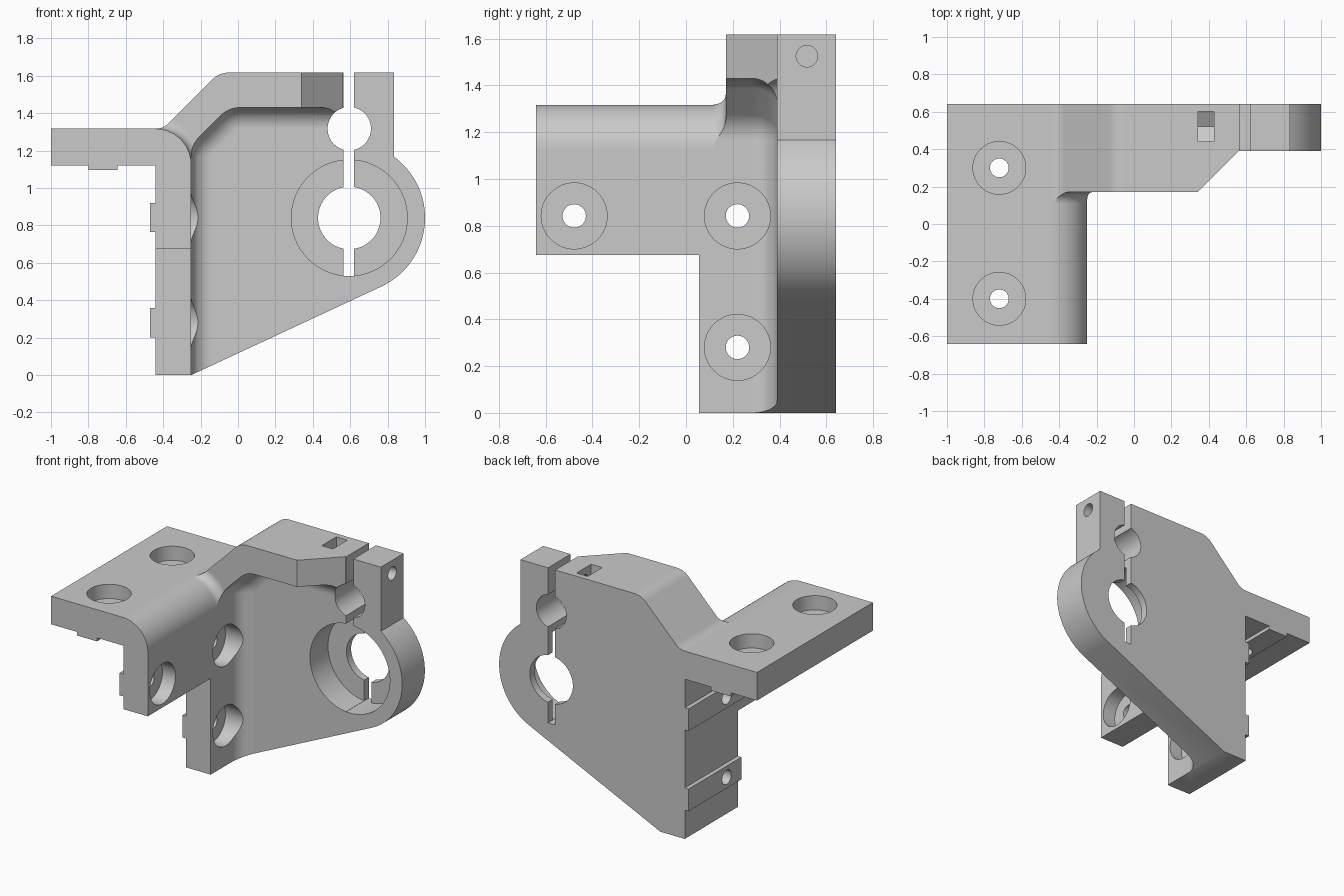
import bpy, bmesh, math
from mathutils import Vector, Matrix

old = bpy.data.objects.get("Cube")
if old:
    bpy.data.objects.remove(old, do_unlink=True)

grey = bpy.data.materials.new("plain grey")
grey.use_nodes = True
grey.diffuse_color = (0.59, 0.59, 0.59, 1)
grey.node_tree.nodes["Principled BSDF"].inputs["Base Color"].default_value = grey.diffuse_color


def arc(cx, cz, r, a0, a1, n):
    """Points on an arc, angles in degrees."""
    angles = [math.radians(a0 + (a1 - a0) * i / n) for i in range(n + 1)]
    return [(cx + r * math.cos(a), cz + r * math.sin(a)) for a in angles]


def rounded(points, n=8):
    """Outline from points; a third value on a point rounds that corner."""
    out = []
    for i, p in enumerate(points):
        here = Vector(p[:2])
        if len(p) < 3:
            out.append(tuple(here))
            continue
        a = (Vector(points[i - 1][:2]) - here).normalized()
        b = (Vector(points[(i + 1) % len(points)][:2]) - here).normalized()
        half = a.angle(b) / 2
        centre = here + (a + b).normalized() * p[2] / math.sin(half)
        reach = p[2] / math.tan(half)
        start, end = here + a * reach - centre, here + b * reach - centre
        for k in range(n + 1):
            out.append(tuple(centre + start.lerp(end, k / n).normalized() * p[2]))
    return out


def prism(name, points, lo, hi, axis="y", fillet=0):
    """Extrude an outline along x (y, z), y (x, z) or z (x, y)."""
    place = {"x": lambda p, h: (h, p[0], p[1]), "y": lambda p, h: (p[0], h, p[1]),
             "z": lambda p, h: (p[0], p[1], h)}[axis]
    bm = bmesh.new()
    near = [bm.verts.new(place(p, lo)) for p in points]
    far = [bm.verts.new(place(p, hi)) for p in points]
    bm.faces.new(near)
    cap = bm.faces.new(far)
    for i in range(len(points)):
        bm.faces.new((near[i - 1], near[i], far[i], far[i - 1]))
    bmesh.ops.recalc_face_normals(bm, faces=bm.faces)
    if fillet:
        bmesh.ops.bevel(bm, geom=list(cap.edges), offset=fillet, segments=10,
                        profile=0.5, affect='EDGES')
    return finish(name, bm)


def finish(name, bm):
    mesh = bpy.data.meshes.new(name)
    bm.to_mesh(mesh)
    bm.free()
    mesh.materials.append(grey)
    obj = bpy.data.objects.new(name, mesh)
    bpy.context.collection.objects.link(obj)
    return obj


def cylinder(name, centre, r, length, axis):
    turn = {"x": Matrix.Rotation(math.pi / 2, 4, 'Y'),
            "y": Matrix.Rotation(math.pi / 2, 4, 'X'), "z": Matrix()}[axis]
    bm = bmesh.new()
    bmesh.ops.create_cone(bm, cap_ends=True, segments=64, radius1=r, radius2=r,
                          depth=length, matrix=Matrix.Translation(centre) @ turn)
    return finish(name, bm)


def box(name, x0, x1, y0, y1, z0, z1):
    return prism(name, [(x0, z0), (x1, z0), (x1, z1), (x0, z1)], y0, y1)


# Full outline: clamp plate, raised flange, shelf, leg and locating ribs
outline = [(-0.44, 0), (-0.25, 0)]
outline += arc(0.595, 0.84, 0.405, -65, 53.7, 40)
outline += [(0.835, 1.617), (-0.1, 1.617, 0.12), (-0.4, 1.317, 0.1), (-1, 1.317),
            (-1, 1.12), (-0.8, 1.12), (-0.8, 1.095), (-0.645, 1.095), (-0.645, 1.12),
            (-0.44, 1.12)]
for z in (0.842, 0.28):
    outline += [(-0.44, z + 0.078), (-0.47, z + 0.078), (-0.47, z - 0.078), (-0.44, z - 0.078)]
bracket = prism("clamp_bracket", rounded(outline), -0.642, 0.642)

# Space in front of the raised flange, following the rounded shelf corner
front_space = rounded([(-3, 1.317), (-0.25, 1.317, 0.19), (-0.25, -1), (3, -1), (3, 3), (-3, 3)])
cutters = [prism("front_space", front_space, -2, 0.17, fillet=0.06)]

# Space under the flange, filleted against the plate
inner = rounded([(-0.25, -1), (-0.25, 1.23, 0.15), (-0.05, 1.43, 0.15), (3, 1.43), (3, -1)])
cutters.append(prism("inner_space", inner, -2.1, 0.39, fillet=0.11))

# Chamfered flange end and stepped leg
cutters.append(prism("flange_chamfer", [(0.12, -0.05), (0.56, 0.39), (2, 0.39), (2, -0.05)],
                     1.2, 2.5, axis="z"))
cutters.append(box("leg_step", -0.6, -0.1, -1, 0.055, -0.5, 0.675))

# Bearing seat, through bores and clamping slot
cutters.append(cylinder("bearing_seat", (0.595, 0.44, 0.84), 0.31, 0.3, "y"))
cutters.append(cylinder("shaft_bore", (0.595, 0.5, 0.84), 0.167, 1, "y"))
cutters.append(cylinder("relief_bore", (0.595, 0.5, 1.317), 0.116, 1, "y"))
cutters.append(box("clamp_slot", 0.565, 0.621, 0, 1, 0.53, 2))

# Counterbored screw holes in the leg and the shelf
for y, z in ((0.22, 0.842), (0.22, 0.28), (-0.478, 0.842)):
    cutters.append(cylinder("leg_counterbore", (-0.175, y, z), 0.141, 0.35, "x"))
    cutters.append(cylinder("leg_hole", (-0.4, y, z), 0.05, 0.4, "x"))
for y in (0.3, -0.4):
    cutters.append(cylinder("shelf_counterbore", (-0.72, y, 1.317), 0.141, 0.2, "z"))
    cutters.append(cylinder("shelf_hole", (-0.72, y, 1.2), 0.05, 0.4, "z"))

# Clamp screw hole and V-bottomed nut pocket
cutters.append(cylinder("clamp_screw_hole", (0.7, 0.517, 1.525), 0.046, 0.6, "x"))
nut = [(0.44, 2), (0.44, 1.478), (0.521, 1.432), (0.602, 1.478), (0.602, 2)]
cutters.append(prism("nut_pocket", nut, 0.342, 0.428, axis="x"))

# Cut everything from the bracket
bpy.context.view_layer.objects.active = bracket
for cutter in cutters:
    mod = bracket.modifiers.new(cutter.name, 'BOOLEAN')
    mod.operation, mod.solver, mod.object = 'DIFFERENCE', 'EXACT', cutter
    bpy.ops.object.modifier_apply(modifier=mod.name)
    bpy.data.objects.remove(cutter, do_unlink=True)

# Smooth curved faces while flat faces stay flat
bpy.ops.object.select_all(action='DESELECT')
bracket.select_set(True)
bpy.ops.object.shade_smooth_by_angle(angle=math.radians(30))
weighted = bracket.modifiers.new("weighted normals", 'WEIGHTED_NORMAL')
weighted.keep_sharp = True
